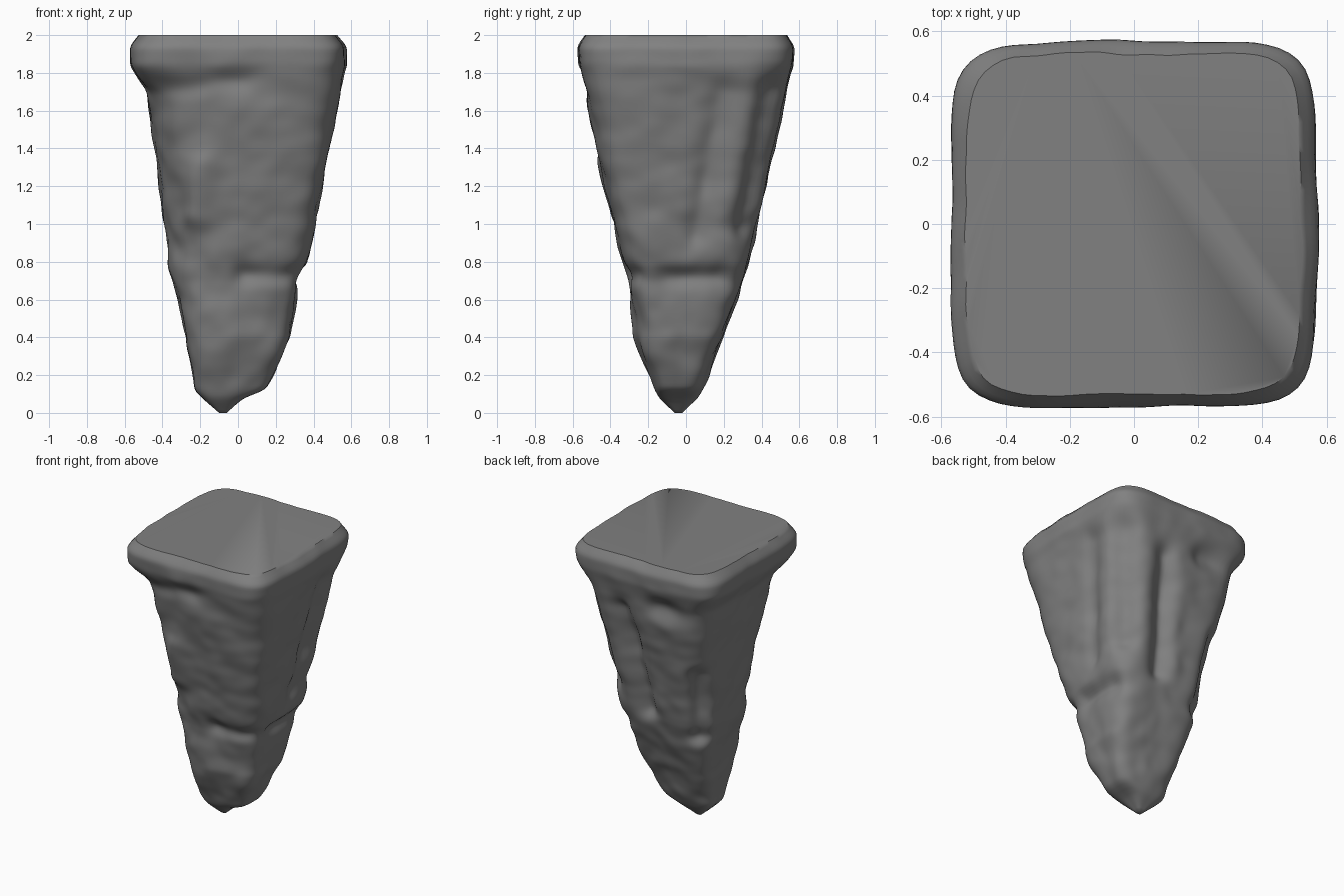
import bpy, bmesh, math
from mathutils import Vector, noise

if "Cube" in bpy.data.objects:
    bpy.data.objects.remove(bpy.data.objects["Cube"])

# silhouette: z, centre x, half width, centre y, half depth
PROFILE = [
    (0.00, -.08, .02, -.04, .02), (0.08, -.08, .11, -.04, .10),
    (0.12, -.04, .19, -.04, .12), (0.40, .01, .27, -.03, .22),
    (0.70, -.01, .33, 0, .30), (0.78, 0, .365, 0, .33),
    (1.20, .02, .43, 0, .425), (1.70, .025, .51, 0, .53),
    (1.84, 0, .57, 0, .565), (1.94, 0, .57, 0, .57), (2.00, 0, .52, 0, .53)]

# carved strokes: start direction and z, end direction and z, radius, push
# (direction in degrees: 0 right, 90 back, 180 left, -90 front)
STROKES = [
    (-135, 1.6, -135, .9, .16, -.06),   # worn front left corner
    (-117, 1.3, -121, 1.05, .09, .04),  # front knob
    (-84, .74, -45, .74, .05, -.03),    # undercut of front slab
    (-105, .5, -110, .35, .13, .03),    # lower front dome
    (-132, 1.74, -90, 1.76, .06, -.03), # recess below front lip
    (22, 1.7, 10, .95, .07, -.04),      # diagonal groove on right
    (45, 1.7, 45, 1.0, .09, -.07),      # worn back right corner
    (-20, .73, 30, .73, .05, -.03),     # right waist
    (75, 1.6, 80, .85, .07, -.07),      # back groove
    (120, 1.68, 110, 1.7, .08, -.05),   # recess below back lip
    (135, 1.2, 135, .72, .06, -.06),    # back left notch
    (140, .6, 140, .35, .12, .03)]      # diamond lump


def base(z, ang):
    for lo, hi in zip(PROFILE, PROFILE[1:]):
        if z <= hi[0]:
            break
    t = min(1, (z - lo[0]) / (hi[0] - lo[0]))
    cx, hx, cy, hy = [u + (v - u) * t for u, v in zip(lo[1:], hi[1:])]
    # round the top rim
    n = 3.2 + 3.6 * min(1, z / 1.9)
    c, s = math.cos(ang), math.sin(ang)
    k = (abs(c) ** n + abs(s) ** n) ** (-1 / n)
    return Vector((cx + c * k * hx, cy + s * k * hy, z))


LINES = [(base(z0, math.radians(a0)), base(z1, math.radians(a1)), r, p)
         for a0, z0, a1, z1, r, p in STROKES]


def push(p):
    total = noise.noise(p * 5 + Vector((3, 1, 7))) * .018 + noise.noise(p * 11) * .008
    for a, b, r, amount in LINES:
        d = b - a
        t = max(0, min(1, (p - a).dot(d) / d.length_squared))
        total += amount * math.exp(-((p - a - d * t).length / r) ** 2)
    return total


def rock_point(z, ang):
    p = base(z, ang)
    fade = min(1, z / .15) * (.6 if z > 1.85 else 1)
    return p + Vector((math.cos(ang), math.sin(ang), 0)) * push(p) * fade


# hanging rock: stacked rounded squares with a flat cap on top
SEG, ROWS = 128, 125
bm = bmesh.new()
rings = [[bm.verts.new(rock_point(2 * k / ROWS, 2 * math.pi * i / SEG))
          for i in range(SEG)] for k in range(ROWS + 1)]
for lo, hi in zip(rings, rings[1:]):
    for i in range(SEG):
        j = (i + 1) % SEG
        bm.faces.new((lo[i], lo[j], hi[j], hi[i]))
bm.faces.new(rings[-1])
bm.faces.new(rings[0][::-1])
# soften the sides
for _ in range(3):
    bmesh.ops.smooth_vert(bm, verts=[v for r in rings[1:-1] for v in r], factor=.5,
                          use_axis_x=True, use_axis_y=True, use_axis_z=False)
me = bpy.data.meshes.new("hanging_rock")
bm.to_mesh(me)
bm.free()
rock = bpy.data.objects.new("hanging_rock", me)
bpy.context.collection.objects.link(rock)

stone = bpy.data.materials.new("grey stone")
stone.diffuse_color = (.22, .22, .22, 1)
stone.use_nodes = True
stone.node_tree.nodes["Principled BSDF"].inputs["Base Color"].default_value = stone.diffuse_color
me.materials.append(stone)

bpy.context.view_layer.objects.active = rock
rock.select_set(True)
bpy.ops.object.shade_smooth_by_angle(angle=math.radians(50))
